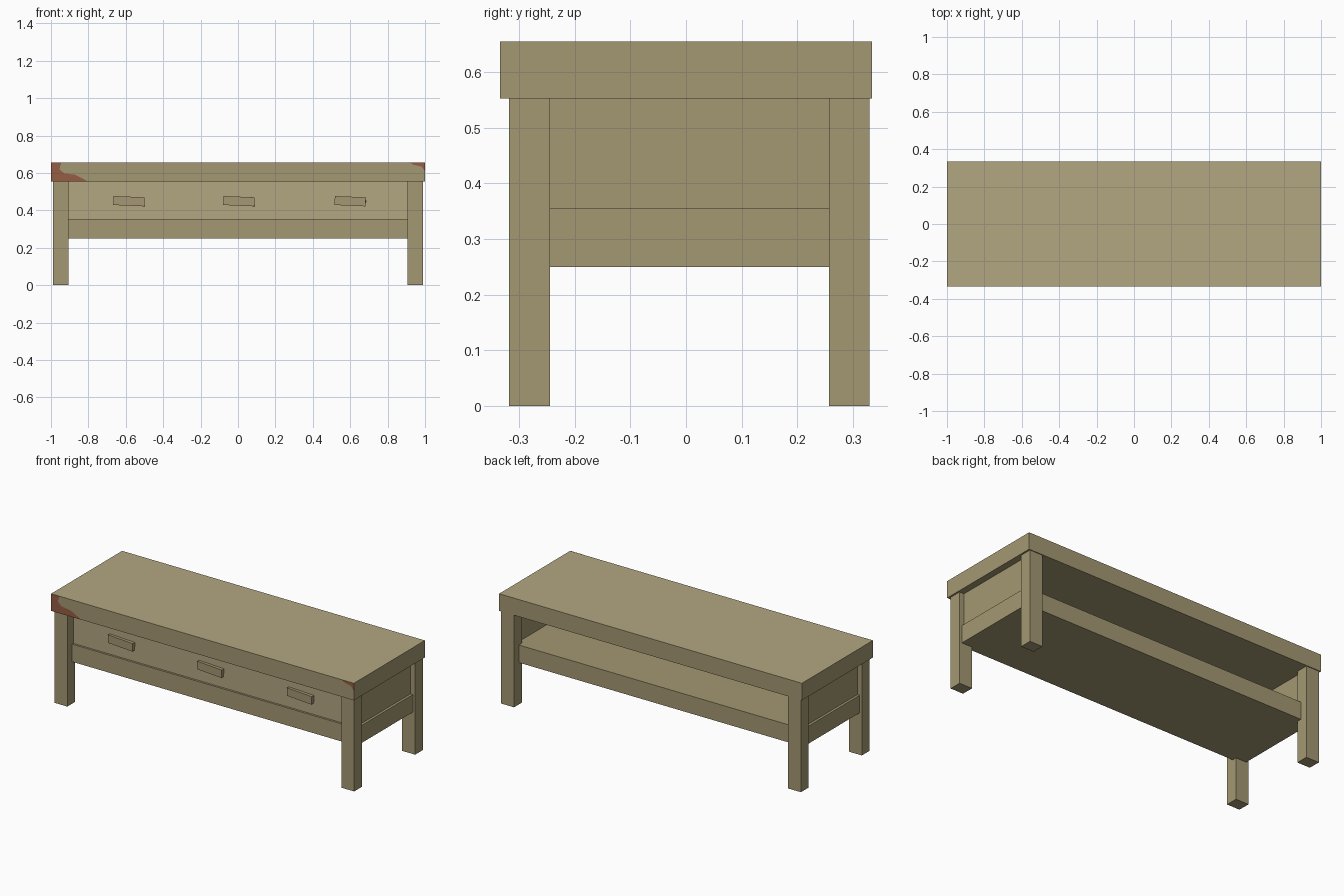
import bpy
import bmesh
import math

if "Cube" in bpy.data.objects:
    bpy.data.objects.remove(bpy.data.objects["Cube"])


def material(name, r, g, b):
    m = bpy.data.materials.new(name)
    m.diffuse_color = (r, g, b, 1)
    m.use_nodes = True
    m.node_tree.nodes["Principled BSDF"].inputs["Base Color"].default_value = m.diffuse_color
    return m


WOOD = material("wood", 0.37, 0.31, 0.17)
LIGHT = material("light_wood", 0.45, 0.38, 0.22)
STAIN = material("red_stain", 0.30, 0.11, 0.06)


def finish(name, bm, mat):
    me = bpy.data.meshes.new(name)
    bm.to_mesh(me)
    bm.free()
    me.materials.append(mat)
    ob = bpy.data.objects.new(name, me)
    bpy.context.collection.objects.link(ob)
    return ob


def box(name, x, y, z, mat=WOOD):
    """Box from (min, max) ranges, with its origin at its centre."""
    bm = bmesh.new()
    bmesh.ops.create_cube(bm, size=1)
    bmesh.ops.scale(bm, vec=[b - a for a, b in (x, y, z)], verts=bm.verts)
    ob = finish(name, bm, mat)
    ob.location = [(a + b) / 2 for a, b in (x, y, z)]
    return ob


# Table top, with a lighter upper face
top = box("table_top", (-1, 1), (-0.335, 0.335), (0.553, 0.655))
top.data.materials.append(LIGHT)
for p in top.data.polygons:
    if p.normal.z > 0.9:
        p.material_index = 1

# Legs and side panels, mirrored left and right
for side, s in (("left", -1), ("right", 1)):
    outer = sorted((s * 0.905, s * 0.99))
    box(f"front_leg_{side}", outer, (-0.318, -0.245), (0, 0.553))
    box(f"back_leg_{side}", outer, (0.257, 0.33), (0, 0.553))
    box(f"side_panel_{side}", sorted((s * 0.93, s * 0.96)), (-0.245, 0.257), (0.355, 0.553))
    box(f"side_rail_{side}", sorted((s * 0.905, s * 0.975)), (-0.245, 0.257), (0.25, 0.355))

# Thick shelf, open at the back
box("shelf", (-0.905, 0.905), (-0.272, 0.285), (0.25, 0.355))

# Drawer front
box("drawer_front", (-0.93, 0.93), (-0.26, -0.235), (0.355, 0.553), LIGHT)

# Slightly crooked handles
for i, x in enumerate((-0.583, 0.005, 0.6)):
    h = box(f"handle_{i + 1}", (x - 0.083, x + 0.083), (-0.278, -0.255), (0.425, 0.473))
    h.rotation_euler = (0, math.radians(2.5), math.radians(-1.5))

# Worn red patches on the front edge of the top
patches = {
    "left_stain": [(-1, 0.553), (-0.8, 0.553), (-0.85, 0.58), (-0.87, 0.59), (-0.93, 0.598),
                   (-0.955, 0.62), (-0.945, 0.655), (-1, 0.655)],
    "right_stain": [(0.92, 0.655), (0.94, 0.643), (0.98, 0.635), (1, 0.61), (1, 0.655)],
}
for name, pts in patches.items():
    bm = bmesh.new()
    bm.faces.new([bm.verts.new((x, -0.336, z)) for x, z in pts])
    finish(name, bm, STAIN)
